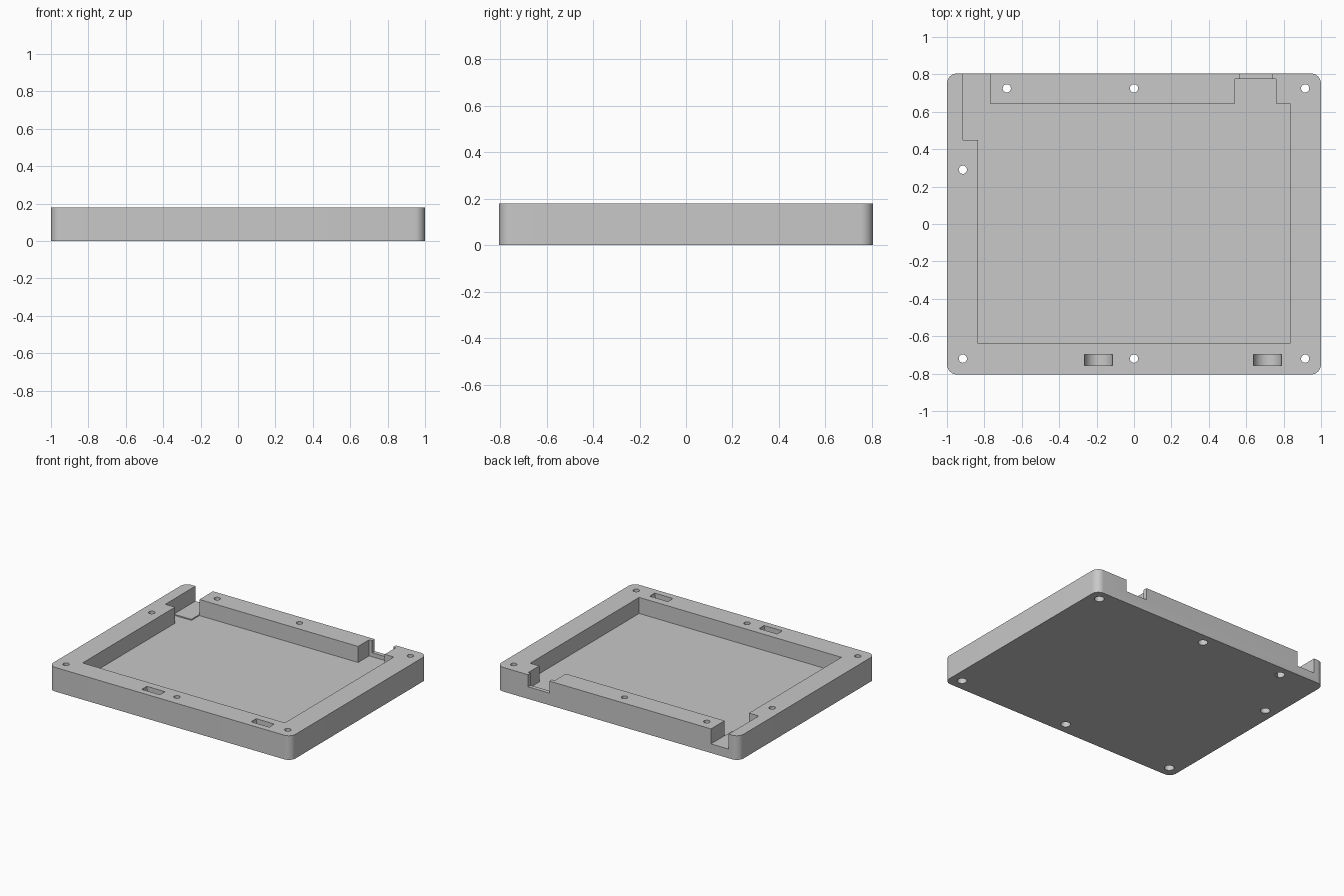
import bpy, bmesh, math

if "Cube" in bpy.data.objects:
    bpy.data.objects.remove(bpy.data.objects["Cube"], do_unlink=True)

HEIGHT, FLOOR, OVER = 0.18, 0.06, 0.3
HALF_X, HALF_Y, CORNER = 1.0, 0.805, 0.055

grey = bpy.data.materials.new("light_grey_plastic")
grey.use_nodes = True
grey.diffuse_color = (0.58, 0.58, 0.58, 1)
grey.node_tree.nodes["Principled BSDF"].inputs["Base Color"].default_value = (0.58, 0.58, 0.58, 1)


def prism(name, outline, z0, z1):
    """Extrude a flat outline between two heights."""
    bm = bmesh.new()
    face = bm.faces.new([bm.verts.new((x, y, z0)) for x, y in outline])
    top = bmesh.ops.extrude_face_region(bm, geom=[face])["geom"]
    verts = [v for v in top if isinstance(v, bmesh.types.BMVert)]
    bmesh.ops.translate(bm, verts=verts, vec=(0, 0, z1 - z0))
    bmesh.ops.recalc_face_normals(bm, faces=bm.faces)
    mesh = bpy.data.meshes.new(name)
    bm.to_mesh(mesh)
    bm.free()
    mesh.materials.append(grey)
    obj = bpy.data.objects.new(name, mesh)
    bpy.context.collection.objects.link(obj)
    return obj


def circle(cx, cy, r, n=32):
    return [(cx + r * math.cos(math.tau * i / n), cy + r * math.sin(math.tau * i / n))
            for i in range(n)]


def box(x0, x1, y0, y1):
    return [(x0, y0), (x1, y0), (x1, y1), (x0, y1)]


def cut(body, cutter):
    """Subtract a cutter from the body and discard it."""
    cutter.hide_render = True
    bpy.context.view_layer.objects.active = body
    mod = body.modifiers.new("cut", 'BOOLEAN')
    mod.operation = 'DIFFERENCE'
    mod.solver = 'EXACT'
    mod.object = cutter
    bpy.ops.object.modifier_apply(modifier=mod.name)
    bpy.data.objects.remove(cutter, do_unlink=True)


# Rounded outer block
outline = []
for sx, sy, start in ((1, 1, 0), (-1, 1, 90), (-1, -1, 180), (1, -1, 270)):
    for i in range(13):
        a = math.radians(start + 7.5 * i)
        outline.append((sx * (HALF_X - CORNER) + CORNER * math.cos(a),
                        sy * (HALF_Y - CORNER) + CORNER * math.sin(a)))
tray = prism("enclosure_tray", outline, 0, HEIGHT)

# Main pocket with the connector recess at the back
pocket = [(-0.835, -0.64), (0.835, -0.64), (0.835, 0.645), (0.76, 0.645),
          (0.76, 0.775), (0.54, 0.775), (0.54, 0.645), (-0.77, 0.645),
          (-0.77, 0.55), (-0.915, 0.55), (-0.915, 0.45), (-0.835, 0.45)]
cut(tray, prism("pocket_cutter", pocket, FLOOR, OVER))

# Cable channel through the back wall, slightly above the floor
cut(tray, prism("channel_cutter", box(-0.915, -0.77, 0.5, 0.9), FLOOR + 0.008, OVER))

# Connector opening through the back lip
cut(tray, prism("connector_cutter", box(0.565, 0.74, 0.7, 0.9), 0.09, OVER))

# Screw holes, wider at the underside
holes = [(-0.68, 0.725), (0, 0.725), (0.915, 0.725), (-0.915, 0.29),
         (-0.915, -0.72), (0, -0.72), (0.915, -0.72)]
for x, y in holes:
    cut(tray, prism("screw_cutter", circle(x, y, 0.022), -0.1, OVER))
    cut(tray, prism("screw_head_cutter", circle(x, y, 0.033), -0.1, 0.05))

# Round-bottomed slots in the front rim
for x in (-0.19, 0.713):
    slot = prism("slot_cutter", circle(0, 0, 0.075, 48), -0.03, 0.03)
    slot.rotation_euler = (math.pi / 2, 0, 0)
    slot.location = (x, -0.727, HEIGHT)
    bpy.context.view_layer.update()
    cut(tray, slot)

# Smooth curved walls, keep edges crisp
bpy.ops.object.select_all(action='DESELECT')
tray.select_set(True)
bpy.context.view_layer.objects.active = tray
bpy.ops.object.shade_smooth_by_angle(angle=math.radians(30))
